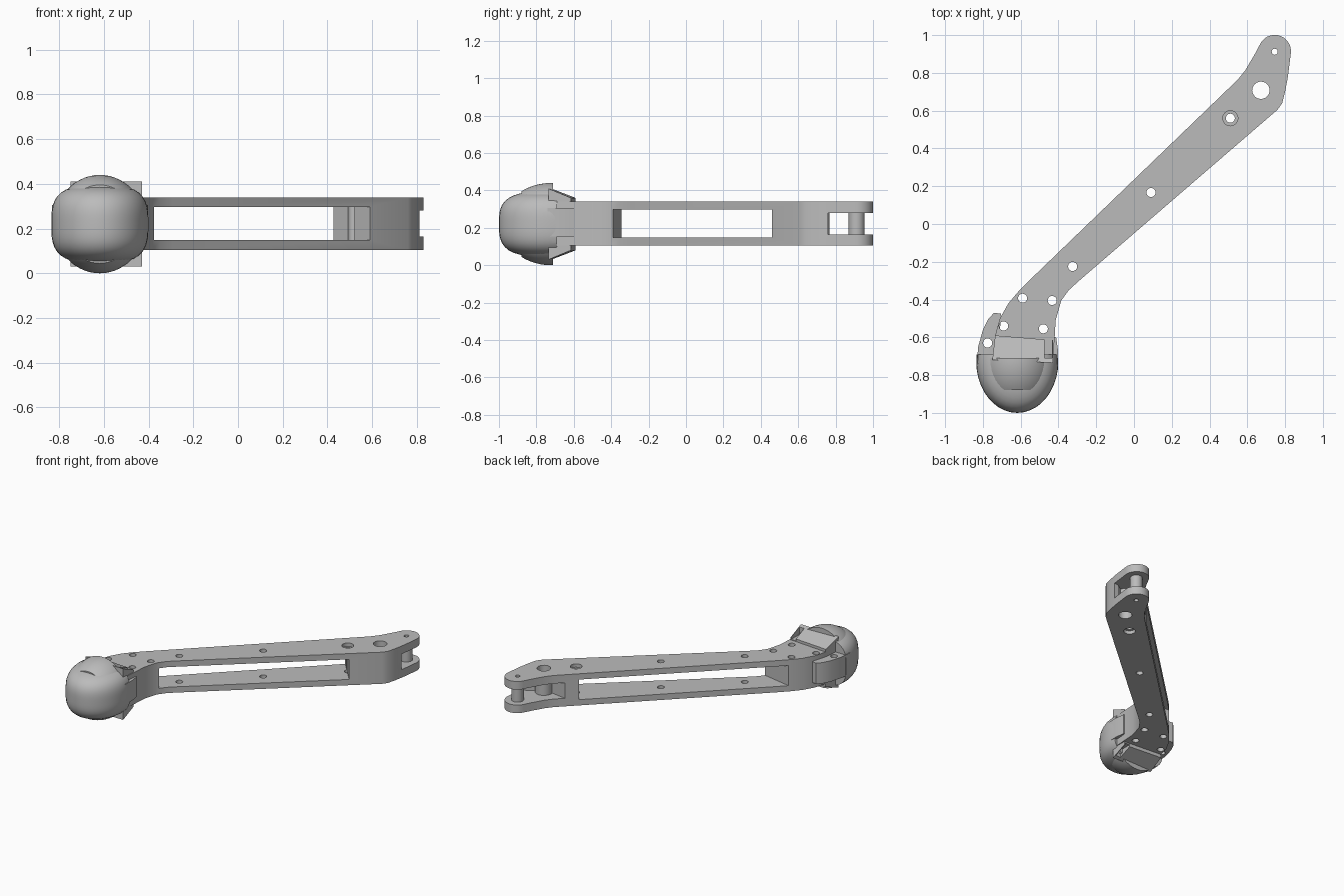
import bpy, bmesh, math
from mathutils import Vector

cube = bpy.data.objects.get("Cube")
if cube:
    bpy.data.objects.remove(cube, do_unlink=True)

grey = bpy.data.materials.new("plain grey")
grey.use_nodes = True
grey.diffuse_color = (0.5, 0.5, 0.5, 1)
grey.node_tree.nodes["Principled BSDF"].inputs["Base Color"].default_value = (0.5, 0.5, 0.5, 1)

MID = 0.22          # height of the symmetry plane
HEAD_X = -0.618


def finish(name, bm):
    bmesh.ops.recalc_face_normals(bm, faces=bm.faces)
    me = bpy.data.meshes.new(name)
    bm.to_mesh(me)
    bm.free()
    me.materials.append(grey)
    ob = bpy.data.objects.new(name, me)
    bpy.context.collection.objects.link(ob)
    return ob


def prism(name, outline, z0, z1):
    bm = bmesh.new()
    face = bm.faces.new([bm.verts.new((x, y, z0)) for x, y in outline])
    ext = bmesh.ops.extrude_face_region(bm, geom=[face])
    for v in ext["geom"]:
        if isinstance(v, bmesh.types.BMVert):
            v.co.z = z1
    return finish(name, bm)


def circle(x, y, r, n=24, a0=0, a1=360):
    full = abs(a1 - a0) == 360
    steps = n if full else n - 1
    return [(x + r * math.cos(math.radians(a0 + (a1 - a0) * i / steps)),
             y + r * math.sin(math.radians(a0 + (a1 - a0) * i / steps))) for i in range(n)]


def cut(ob, *cutters):
    # Apply each boolean cut, then drop the cutter
    for c in cutters:
        c.hide_render = True
        m = ob.modifiers.new("cut", 'BOOLEAN')
        m.operation, m.solver, m.object = 'DIFFERENCE', 'EXACT', c
        bpy.context.view_layer.update()
        ev = ob.evaluated_get(bpy.context.evaluated_depsgraph_get())
        new = bpy.data.meshes.new_from_object(ev)
        ob.modifiers.clear()
        ob.data = new
        bpy.data.objects.remove(c, do_unlink=True)


def hole(x, y, r, z0=-0.1, z1=0.6):
    return prism("hole_cutter", circle(x, y, r), z0, z1)


def smooth(ob, angle=35):
    bpy.ops.object.select_all(action='DESELECT')
    ob.select_set(True)
    bpy.context.view_layer.objects.active = ob
    bpy.ops.object.shade_smooth_by_angle(angle=math.radians(angle))


def squircle(name, centre, radii, power, keep):
    # Rounded solid with a superelliptic upright profile, trimmed between two y planes
    bm = bmesh.new()
    bmesh.ops.create_uvsphere(bm, u_segments=40, v_segments=28, radius=1)
    for v in bm.verts:
        r = math.hypot(v.co.x, v.co.y)
        s = (r ** power + abs(v.co.z) ** power) ** (-1 / power)
        v.co = Vector([c + s * p * q for c, p, q in zip(centre, v.co, radii)])
    for y, sign in zip(keep, (-1, 1)):
        res = bmesh.ops.bisect_plane(bm, geom=bm.verts[:] + bm.edges[:] + bm.faces[:],
                                     plane_co=(0, y, 0), plane_no=(0, sign, 0), clear_outer=True)
        edges = [e for e in res["geom_cut"] if isinstance(e, bmesh.types.BMEdge)]
        if edges:
            bmesh.ops.contextual_create(bm, geom=edges)
    ob = finish(name, bm)
    smooth(ob)
    return ob


# Arm: bent bar with a rounded fork tip
outline = [(0.80, 0.70), (0.815, 0.78)] + circle(0.745, 0.915, 0.086, 14, -8, 155)
outline += [(0.64, 0.90), (0.59, 0.815), (0.55, 0.765), (-0.54, -0.285), (-0.61, -0.355),
            (-0.665, -0.42), (-0.71, -0.50), (-0.735, -0.59), (-0.75, -0.72), (-0.43, -0.72),
            (-0.42, -0.60), (-0.415, -0.51), (-0.385, -0.405), (-0.345, -0.35), (-0.29, -0.30),
            (0.76, 0.605), (0.785, 0.64)]
arm = prism("arm", outline, 0.105, 0.34)
cut(arm,
    prism("slot_cutter", [(0.66, 0.38), (0.36, 0.725), (-0.72, -0.32), (-0.28, -0.41)],
          0.148, 0.297),
    prism("fork_cutter", [(0.45, 0.72), (0.64, 0.69), (0.72, 0.72), (0.78, 0.76), (0.95, 0.76),
                          (0.95, 1.1), (0.45, 1.1)], 0.165, 0.28))

# Bore sleeve and fork pin
sleeve = prism("bore_sleeve", circle(0.672, 0.708, 0.06), 0.16, 0.285)
pin = prism("fork_pin", circle(0.745, 0.912, 0.042), 0.16, 0.285)
for part in (arm, sleeve):
    cut(part, hole(0.672, 0.708, 0.046))
for part in (arm, pin):
    cut(part, hole(0.745, 0.912, 0.016))

# Screw holes through the arm, one counterbored
for x, y in [(0.51, 0.56), (0.09, 0.167), (-0.325, -0.225), (-0.59, -0.393),
             (-0.433, -0.405), (-0.69, -0.54), (-0.48, -0.555)]:
    cut(arm, hole(x, y, 0.024))
cut(arm, hole(0.51, 0.56, 0.04, 0.315, 0.4), hole(0.51, 0.56, 0.04, 0.0, 0.13))
for part in (arm, sleeve, pin):
    smooth(part, 25)

# Head: rounded nose and the domed caps above and below it
squircle("head_nose", (HEAD_X, -0.73, MID), (0.217, 0.27, 0.174), 3.2, (-2, -0.69))
squircle("head_cap", (HEAD_X, -0.72, MID), (0.205, 0.265, 0.22), 2, (-0.88, -0.71))

# Sloped collars that clamp the arm, mirrored about the middle height
for name, s in (("upper_collar", 1), ("lower_collar", -1)):
    bm = bmesh.new()
    top = [(-0.75, -0.72), (-0.43, -0.735), (-0.43, -0.615), (-0.735, -0.59)]
    rise = [0.19, 0.19, 0.14, 0.14]
    lo = [bm.verts.new((x, y, MID + s * 0.11)) for x, y in top]
    hi = [bm.verts.new((x, y, MID + s * h)) for (x, y), h in zip(top, rise)]
    bm.faces.new(lo)
    bm.faces.new(hi)
    for i in range(4):
        j = (i + 1) % 4
        bm.faces.new((lo[i], lo[j], hi[j], hi[i]))
    collar = finish(name, bm)
    # Side notch and screw clearance
    cut(collar, prism("notch_cutter", [(-0.475, -0.71), (-0.435, -0.71), (-0.435, -0.61),
                                       (-0.475, -0.61)], *sorted((MID + s * 0.125, MID + s * 0.3))))

# Side tongues reaching back along the arm
long_tongue = prism("long_tongue", [(-0.832, -0.74), (-0.825, -0.65), (-0.80, -0.56),
                                    (-0.77, -0.50), (-0.74, -0.47), (-0.705, -0.475),
                                    (-0.71, -0.58), (-0.73, -0.74)], 0.15, 0.305)
cut(long_tongue, hole(-0.775, -0.63, 0.024))
short_tongue = prism("short_tongue", [(-0.405, -0.74), (-0.402, -0.67), (-0.412, -0.60),
                                      (-0.45, -0.595), (-0.45, -0.74)], 0.155, 0.305)
for part in (long_tongue, short_tongue):
    smooth(part, 30)
